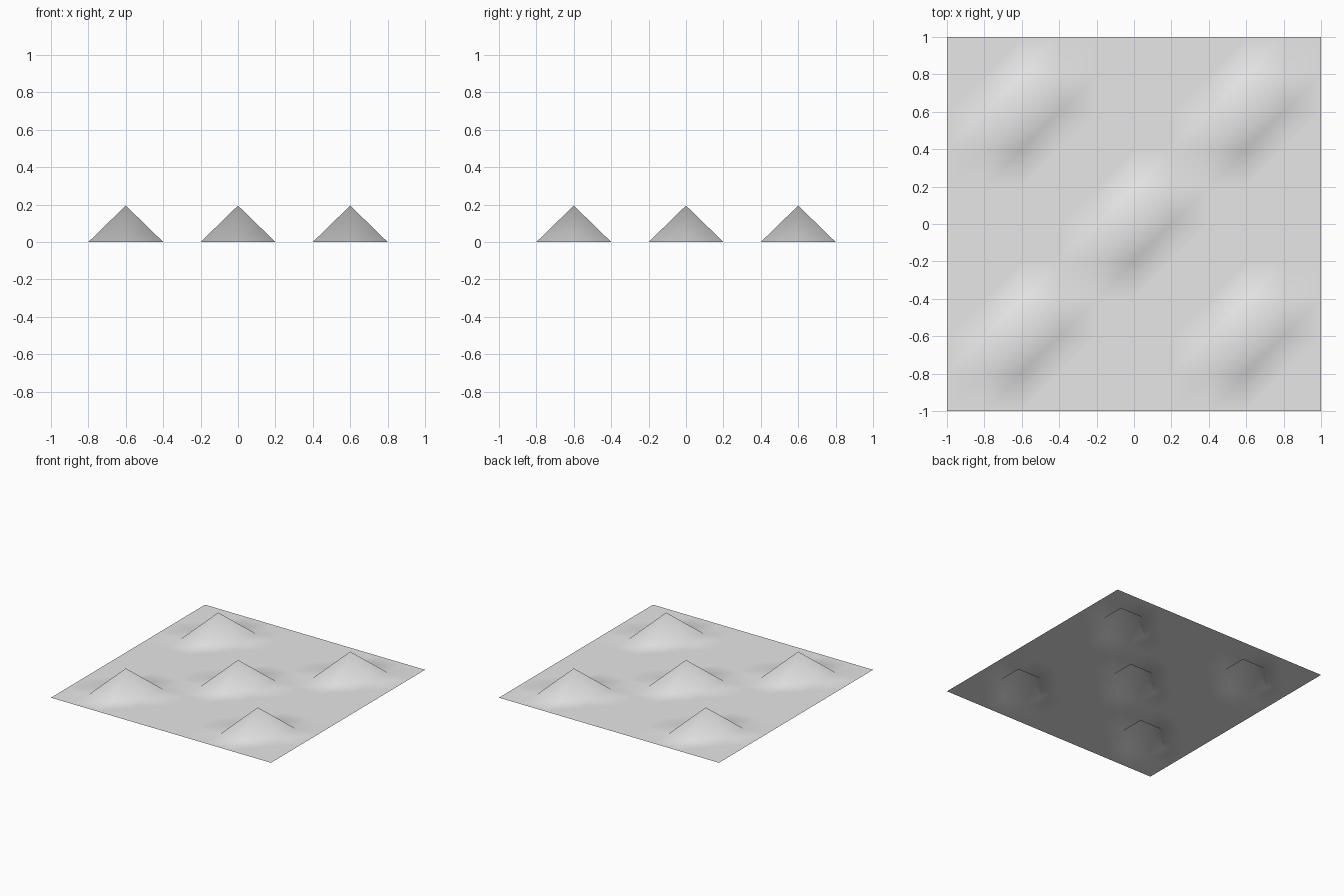
import bpy
import bmesh

cube = bpy.data.objects.get("Cube")
if cube:
    bpy.data.objects.remove(cube, do_unlink=True)

SIZE = 2.0
CELLS = 10
HEIGHT = 0.195
PEAKS = [(0, 0)] + [(x, y) for x in (-0.6, 0.6) for y in (-0.6, 0.6)]

# Plain grey
grey = bpy.data.materials.new("plain grey")
grey.use_nodes = True
colour = (0.8, 0.8, 0.8, 1)
grey.diffuse_color = colour
grey.node_tree.nodes["Principled BSDF"].inputs["Base Color"].default_value = colour

# Flat sheet of square cells
bm = bmesh.new()
bmesh.ops.create_grid(bm, x_segments=CELLS, y_segments=CELLS, size=SIZE / 2)

# Pull five grid points up into peaks
for v in bm.verts:
    if any(abs(v.co.x - x) + abs(v.co.y - y) < 0.01 for x, y in PEAKS):
        v.co.z = HEIGHT

# Split every cell along the same diagonal
for face in list(bm.faces):
    corners = sorted(face.verts, key=lambda v: v.co.x + v.co.y)
    bmesh.utils.face_split(face, corners[0], corners[-1])

for face in bm.faces:
    face.smooth = True

mesh = bpy.data.meshes.new("peaked_sheet")
bm.to_mesh(mesh)
bm.free()
mesh.materials.append(grey)
sheet = bpy.data.objects.new("peaked_sheet", mesh)
bpy.context.collection.objects.link(sheet)
